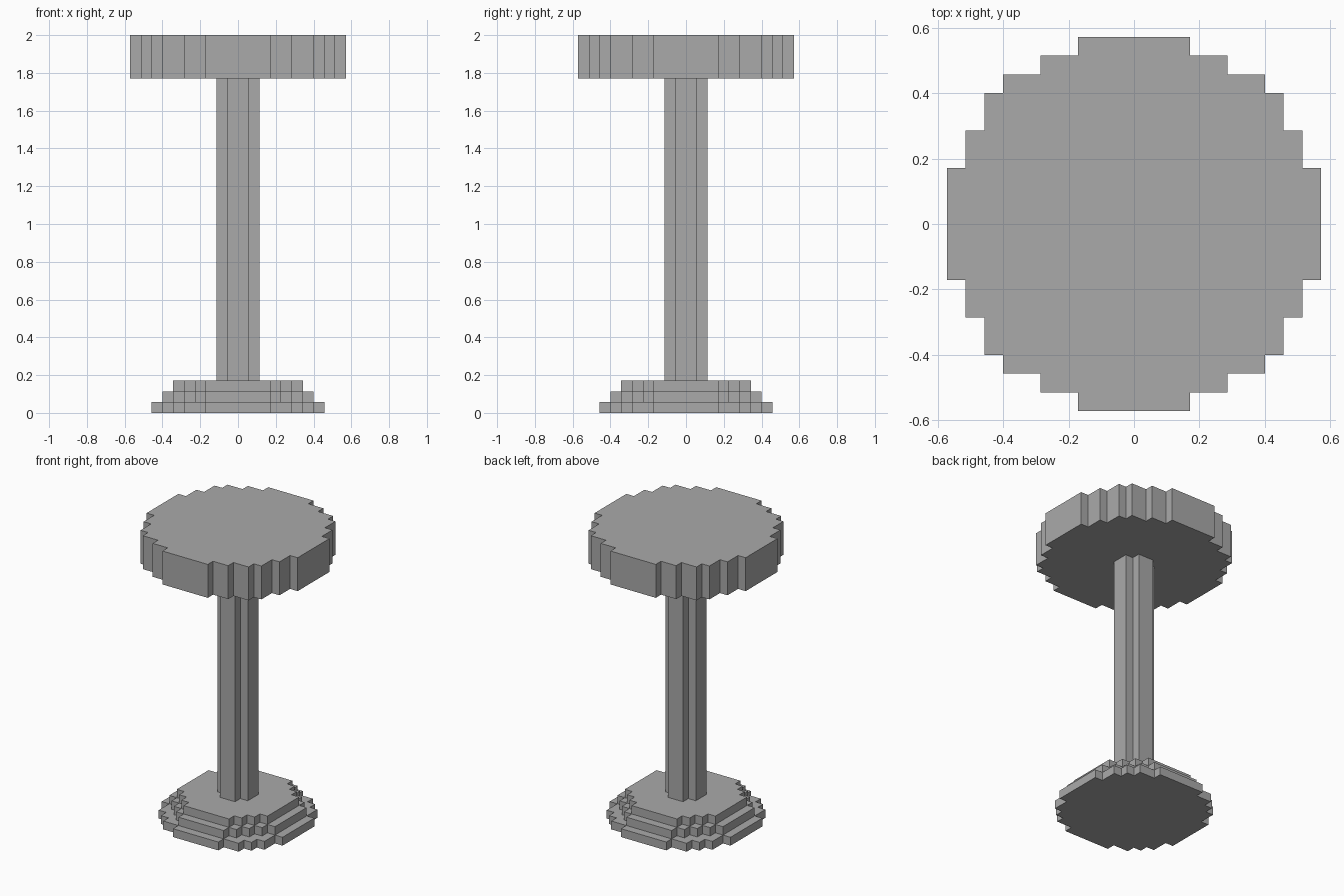
import bpy
import bmesh

if "Cube" in bpy.data.objects:
    bpy.data.objects.remove(bpy.data.objects["Cube"], do_unlink=True)

UNIT = 2 / 35  # edge of one block

grey = bpy.data.materials.new("stone grey")
grey.use_nodes = True
colour = (0.4, 0.4, 0.4, 1)
grey.diffuse_color = colour
grey.node_tree.nodes["Principled BSDF"].inputs["Base Color"].default_value = colour


def stepped_outline(corners):
    """Blocky round outline from the outer corners of one quadrant."""
    quarter = []
    for i, (x, y) in enumerate(corners):
        quarter.append((x, y))
        if i + 1 < len(corners):
            quarter.append((x, corners[i + 1][1]))
    outline = []
    for _ in range(4):
        outline += quarter[::-1]
        quarter = [(-y, x) for x, y in quarter]
    return outline


def blocky_disc(name, corners, bottom, top):
    bm = bmesh.new()
    ring = [bm.verts.new((x * UNIT, y * UNIT, bottom * UNIT))
            for x, y in stepped_outline(corners)]
    base = bm.faces.new(ring)
    lifted = bmesh.ops.extrude_face_region(bm, geom=[base], use_keep_orig=True)
    verts = [v for v in lifted["geom"] if isinstance(v, bmesh.types.BMVert)]
    bmesh.ops.translate(bm, verts=verts, vec=(0, 0, (top - bottom) * UNIT))
    bmesh.ops.recalc_face_normals(bm, faces=bm.faces)
    mesh = bpy.data.meshes.new(name)
    bm.to_mesh(mesh)
    bm.free()
    mesh.materials.append(grey)
    obj = bpy.data.objects.new(name, mesh)
    bpy.context.collection.objects.link(obj)
    return obj


# Three-tier foot
blocky_disc("foot_lower", [(3, 8), (5, 7), (6, 6), (7, 5), (8, 3)], 0, 1)
blocky_disc("foot_middle", [(3, 7), (4, 6), (5, 5), (6, 4), (7, 3)], 1, 2)
blocky_disc("foot_upper", [(3, 6), (4, 5), (5, 4), (6, 3)], 2, 3)

# Cross-shaped column
blocky_disc("column", [(1, 2), (2, 1)], 3, 31)

# Round table top
blocky_disc("table_top", [(3, 10), (5, 9), (7, 8), (8, 7), (9, 5), (10, 3)], 31, 35)
